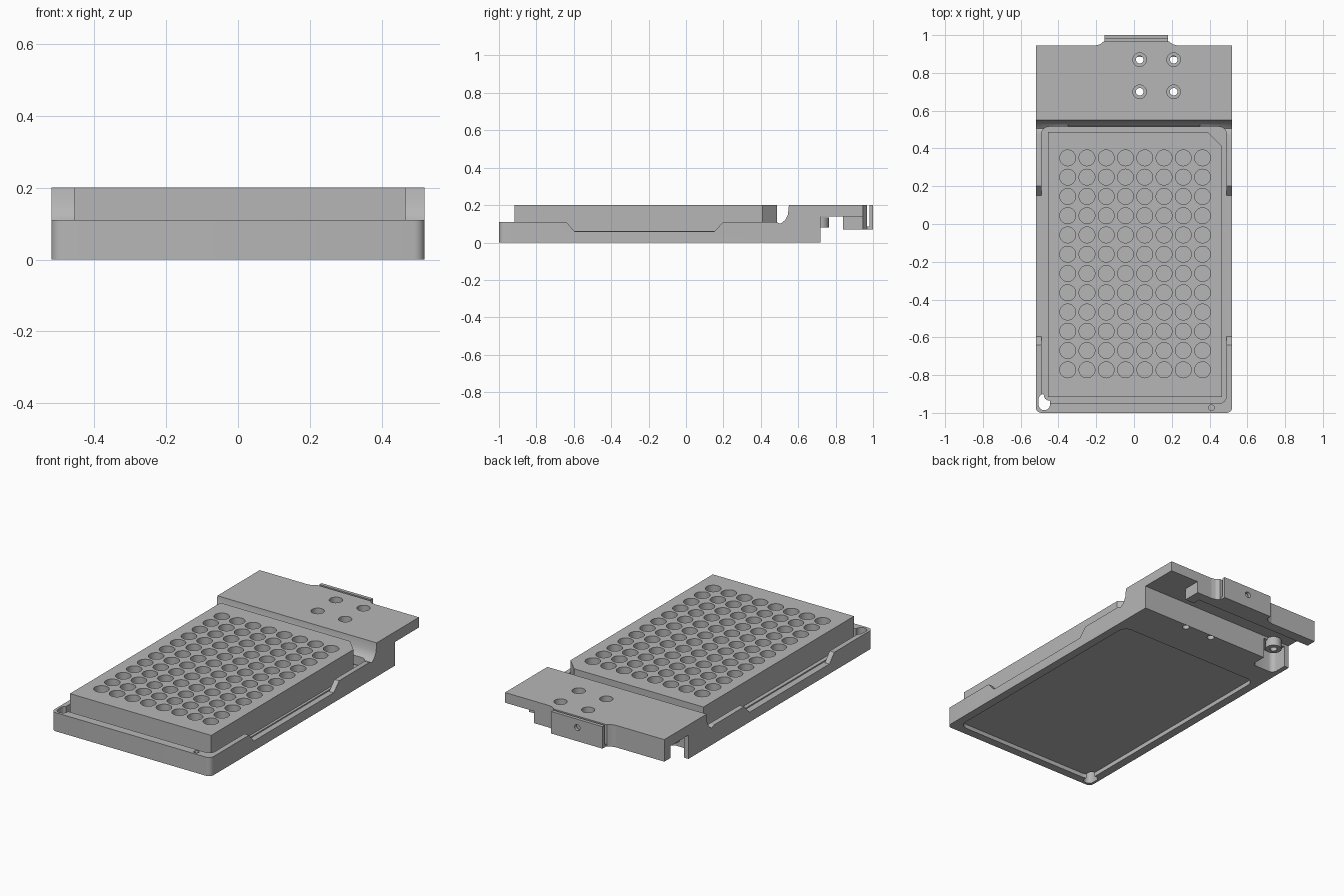
import bpy, bmesh, math
from mathutils import Vector

cube = bpy.data.objects.get("Cube")
if cube:
    bpy.data.objects.remove(cube, do_unlink=True)

grey = bpy.data.materials.new("plain_grey")
grey.use_nodes = True
grey.diffuse_color = (0.47, 0.47, 0.47, 1)
grey.node_tree.nodes["Principled BSDF"].inputs["Base Color"].default_value = grey.diffuse_color


def add_prism(bm, pts, lo, hi, axis="z"):
    """Extrude a 2D outline along z (outline is x,y) or x (outline is y,z)."""
    def place(p, h):
        return (p[0], p[1], h) if axis == "z" else (h, p[0], p[1])
    low = [bm.verts.new(place(p, lo)) for p in pts]
    high = [bm.verts.new(place(p, hi)) for p in pts]
    bm.faces.new(low[::-1])
    bm.faces.new(high)
    for i in range(len(pts)):
        j = (i + 1) % len(pts)
        bm.faces.new((low[i], low[j], high[j], high[i]))


def finish(name, bm):
    bmesh.ops.recalc_face_normals(bm, faces=bm.faces)
    mesh = bpy.data.meshes.new(name)
    bm.to_mesh(mesh)
    bm.free()
    mesh.materials.append(grey)
    obj = bpy.data.objects.new(name, mesh)
    bpy.context.collection.objects.link(obj)
    return obj


def prism(name, pts, lo, hi, axis="z"):
    bm = bmesh.new()
    add_prism(bm, pts, lo, hi, axis)
    return finish(name, bm)


def rect(x0, x1, y0, y1, r=0.0, steps=6):
    """Rectangle outline with optional rounded corners."""
    if not r:
        return [(x0, y0), (x1, y0), (x1, y1), (x0, y1)]
    pts = []
    centres = [(x1 - r, y1 - r), (x0 + r, y1 - r), (x0 + r, y0 + r), (x1 - r, y0 + r)]
    for k, (cx, cy) in enumerate(centres):
        for i in range(steps + 1):
            a = (k + i / steps) * math.pi / 2
            pts.append((cx + r * math.cos(a), cy + r * math.sin(a)))
    return pts


def circle(x, y, r, n=32):
    return [(x + r * math.cos(2 * math.pi * i / n), y + r * math.sin(2 * math.pi * i / n))
            for i in range(n)]


def cut(target, cutter):
    mod = target.modifiers.new("cut", "BOOLEAN")
    mod.operation = "DIFFERENCE"
    mod.solver = "EXACT"
    mod.object = cutter
    bpy.context.view_layer.objects.active = target
    bpy.ops.object.modifier_apply(modifier=mod.name)
    bpy.data.objects.remove(cutter, do_unlink=True)


def smooth(obj):
    bpy.ops.object.select_all(action="DESELECT")
    obj.select_set(True)
    bpy.context.view_layer.objects.active = obj
    bpy.ops.object.shade_smooth_by_angle(angle=math.radians(30))


# Tray and rear mounting plate share one side profile
side = [(-1, 0), (0.72, 0), (0.72, 0.14), (0.945, 0.14), (0.945, 0.2), (0.55, 0.2),
        (0.545, 0.15), (0.53, 0.12), (0.505, 0.1), (0.48, 0.11), (-1, 0.11)]
bm = bmesh.new()
add_prism(bm, side, -0.52, 0.52, "x")
corners = [e for e in bm.edges
           if all(abs(v.co.y + 1) < 1e-4 for v in e.verts)
           and abs(e.verts[0].co.x - e.verts[1].co.x) < 1e-4]
bmesh.ops.bevel(bm, geom=corners, offset=0.03, segments=5, profile=0.5, affect="EDGES")
tray = finish("tray_and_mounting_plate", bm)

# Tray cavity, underside recess, and sloped trough before the plate
cut(tray, prism("cavity", rect(-0.49, 0.49, -0.95, 0.515, 0.04), 0.055, 0.3))
cut(tray, prism("recess", rect(-0.47, 0.47, -0.95, 0.48, 0.05), -0.1, 0.025))
cut(tray, prism("trough", [(0.4, 0.07), (0.515, 0.07), (0.55, 0.21), (0.4, 0.21)],
                -0.35, 0.35, "x"))

# Grip notches in the side walls
notch = [(-0.645, 0.12), (-0.64, 0.11), (-0.595, 0.058), (0.15, 0.058),
         (0.2, 0.11), (0.205, 0.12)]
cut(tray, prism("notch", notch, -0.6, 0.6, "x"))

# Drain slot in the corner and a small blind hole in the front rim
cut(tray, prism("slot", rect(-0.505, -0.445, -0.985, -0.9, 0.028), -0.1, 0.3))
cut(tray, prism("rim_hole", circle(0.41, -0.973, 0.015, 16), 0.08, 0.3))

# Pocket under the rear plate
cut(tray, prism("pocket", rect(-0.49, -0.34, 0.62, 0.8, 0.03), -0.1, 0.125))

# Counterbored screw holes
for radius, bottom in ((0.036, 0.165), (0.02, -0.1)):
    bm = bmesh.new()
    for x in (0.03, 0.21):
        for y in (0.70, 0.87):
            add_prism(bm, circle(x, y, radius, 24), bottom, 0.3)
    cut(tray, finish("screw_holes", bm))
smooth(tray)

# Well block with one clipped corner
block = prism("well_block", [(-0.455, -0.917), (0.467, -0.917), (0.467, 0.41),
                             (0.39, 0.487), (-0.455, 0.487)], 0.05, 0.2)
bm = bmesh.new()
for col in range(8):
    for row in range(12):
        add_prism(bm, circle(-0.351 + col * 0.102, -0.772 + row * 0.102, 0.042), 0.07, 0.3)
cut(block, finish("wells", bm))
smooth(block)

# Shallow skirt round the foot of the block
prism("block_skirt", rect(-0.478, 0.482, -0.935, 0.5, 0.03), 0.05, 0.062)

# Rear flange hanging below the plate, with its inner rib
prism("rear_flange", rect(-0.52, 0.33, 0.885, 0.945), 0.07, 0.145)
prism("flange_rib", rect(0.27, 0.33, 0.84, 0.9), 0.07, 0.145)

# Pocket boss with a hole
boss = prism("pocket_boss", circle(-0.41, 0.72, 0.045, 24), 0.08, 0.135)
cut(boss, prism("boss_hole", circle(-0.41, 0.72, 0.02, 16), 0, 0.12))
smooth(boss)

# Rear clip: flared neck, outer plate with hole, and joining lip
neck = [(-0.21, 0.944), (0.235, 0.944), (0.205, 0.951), (0.185, 0.967),
        (-0.16, 0.967), (-0.18, 0.951)]
prism("clip_neck", neck, 0.07, 0.2)
prism("clip_lip", rect(-0.155, 0.18, 0.96, 0.985), 0.07, 0.085)
plate = prism("clip_plate", rect(-0.155, 0.18, 0.98, 1.0), 0.07, 0.2)
bm = bmesh.new()
hole = circle(0.01, 0.15, 0.018, 20)
add_prism(bm, hole, -1.1, -0.97)
for v in bm.verts:
    v.co = Vector((v.co.x, -v.co.z, v.co.y))
cut(plate, finish("clip_hole", bm))
smooth(plate)
